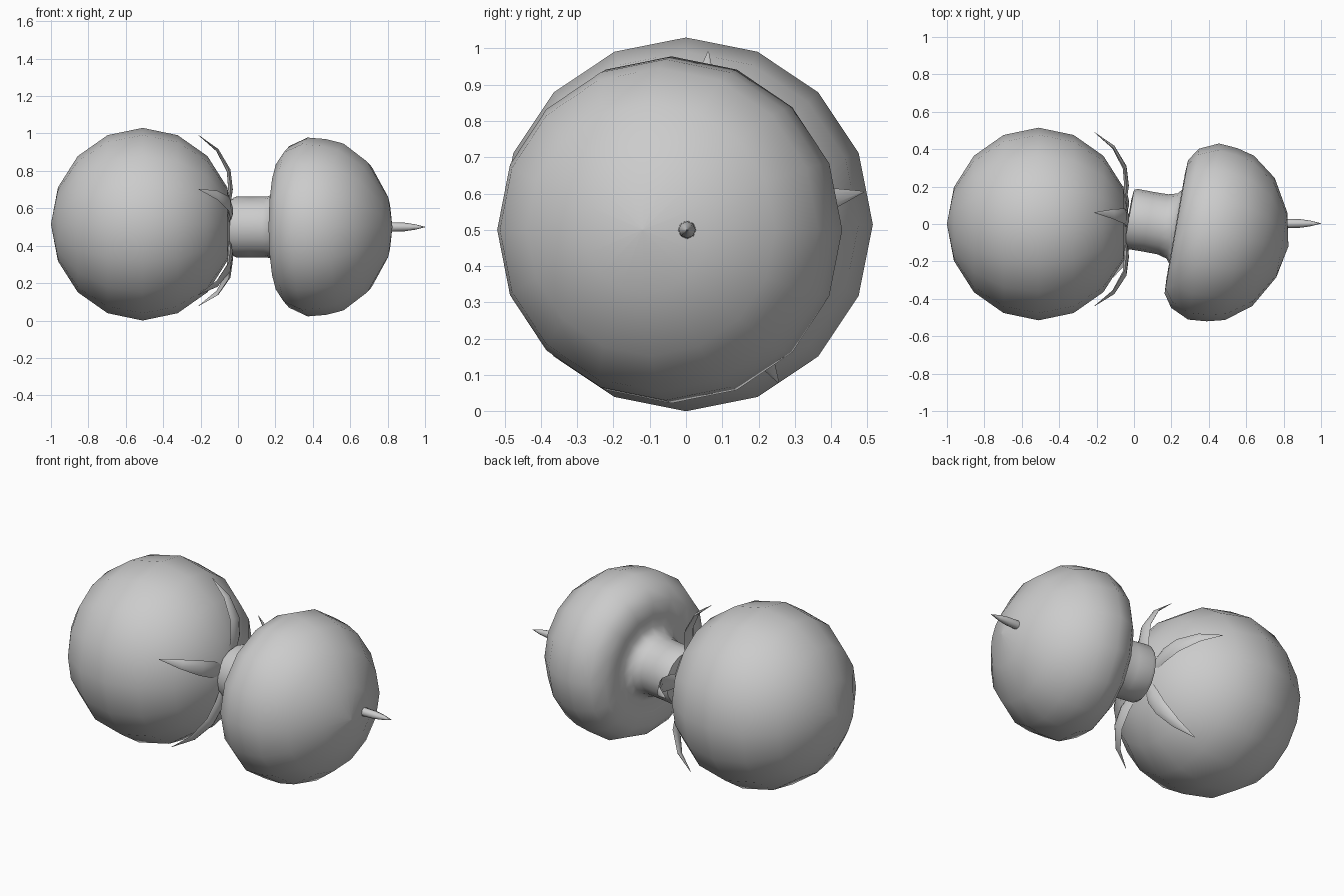
import bpy, bmesh
from math import sin, cos, pi, radians
from mathutils import Vector, Matrix

if "Cube" in bpy.data.objects:
    bpy.data.objects.remove(bpy.data.objects["Cube"])


def finish(name, bm, matrix=None):
    bmesh.ops.remove_doubles(bm, verts=bm.verts, dist=1e-5)
    bmesh.ops.recalc_face_normals(bm, faces=bm.faces)
    for f in bm.faces:
        f.smooth = True
    me = bpy.data.meshes.new(name)
    bm.to_mesh(me)
    bm.free()
    ob = bpy.data.objects.new(name, me)
    bpy.context.collection.objects.link(ob)
    if matrix:
        ob.matrix_world = matrix
    bpy.ops.object.select_all(action='DESELECT')
    ob.select_set(True)
    bpy.context.view_layer.objects.active = ob
    bpy.ops.object.shade_smooth_by_angle(angle=radians(50))
    return ob


def loft(name, rings, matrix=None):
    """Skin a list of equal-length rings of points and cap both ends."""
    bm = bmesh.new()
    rows = [[bm.verts.new(p) for p in ring] for ring in rings]
    n = len(rows[0])
    for a, b in zip(rows, rows[1:]):
        for i in range(n):
            j = (i + 1) % n
            bm.faces.new((a[i], a[j], b[j], b[i]))
    bm.faces.new(rows[0][::-1])
    bm.faces.new(rows[-1])
    return finish(name, bm, matrix)


def lathe(name, profile, sides, matrix):
    """Turn (x, radius) points around the local x axis."""
    rings = [[(x, r * sin(2 * pi * i / sides), r * cos(2 * pi * i / sides))
              for i in range(sides)] for x, r in profile]
    return loft(name, rings, matrix)


# round fruit body, poles along x
R = 0.515
body = [(-0.49 * cos(pi * k / 8), max(R * sin(pi * k / 8), 0.002)) for k in range(9)]
lathe("fruit_body", body, 16, Matrix.Translation((-0.51, 0, R)))

# neck flowing into a puffed cap, axis turned slightly to the front
cap = [(-0.87, 0.10), (-0.865, 0.155), (-0.845, 0.163), (-0.76, 0.162),
       (-0.68, 0.163), (-0.63, 0.177), (-0.602, 0.215), (-0.612, 0.28),
       (-0.608, 0.362), (-0.56, 0.432), (-0.46, 0.478), (-0.36, 0.47),
       (-0.265, 0.446), (-0.135, 0.348), (-0.035, 0.175), (0.0, 0.002)]
lathe("cap_and_neck", cap, 16,
      Matrix.Translation((0.825, -0.12, 0.5)) @ Matrix.Rotation(radians(-10), 4, 'Z'))

# small spike on the cap
spike = [(-0.06, 0.022), (0.0, 0.025), (0.07, 0.023), (0.125, 0.015), (0.18, 0.001)]
lathe("cap_spike", spike, 8, Matrix.Translation((0.82, 0.003, 0.5)))

# five curved leaf sepals: x, radius, half width, half thickness
path = [(-0.05, 0.12, 0.035, 0.012), (-0.04, 0.2, 0.045, 0.014),
        (-0.05, 0.3, 0.042, 0.012), (-0.11, 0.41, 0.027, 0.008),
        (-0.21, 0.49, 0.002, 0.001)]
rings = []
for k, (x, r, w, t) in enumerate(path):
    a, b = path[max(k - 1, 0)], path[min(k + 1, len(path) - 1)]
    tangent = Vector((b[0] - a[0], 0, b[1] - a[1])).normalized()
    normal = Vector((tangent.z, 0, -tangent.x))
    side = Vector((0, 1, 0))
    c = Vector((x, 0, r))
    rings.append([c + side * w * cos(i * pi / 3) + normal * t * sin(i * pi / 3)
                  for i in range(6)])
for k in range(5):
    loft(f"sepal_{k + 1}", rings,
         Matrix.Translation((0, 0.01, 0.503)) @ Matrix.Rotation(radians(-6 + 72 * k), 4, 'X'))
